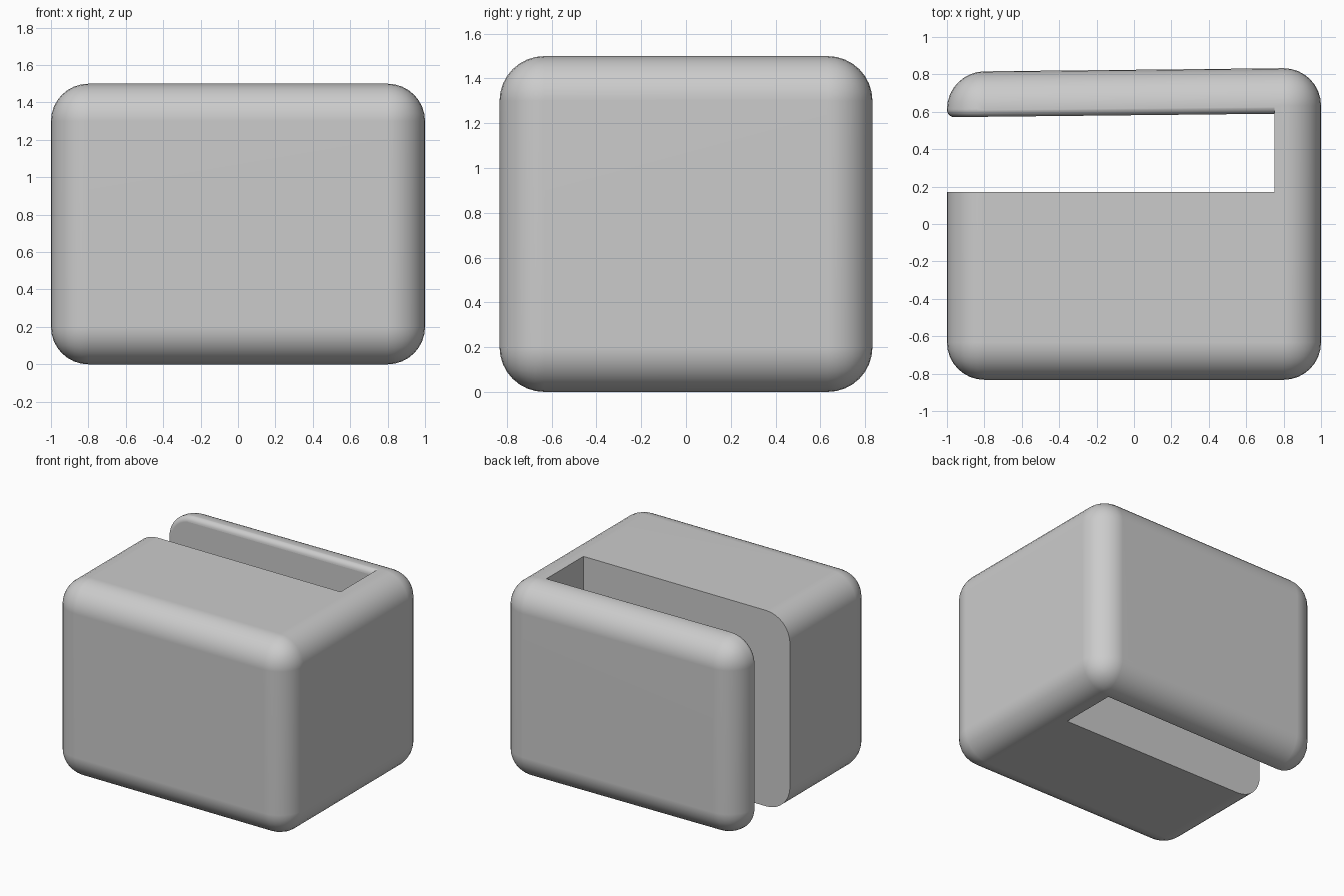
import bpy
import bmesh
import math

cube = bpy.data.objects.get("Cube")
if cube:
    bpy.data.objects.remove(cube, do_unlink=True)

HALF_X, HALF_Y, HEIGHT = 1.0, 0.833, 1.5
ROUND, SEGMENTS = 0.2, 8
SLOT_FRONT, SLOT_END, SLOT_BACK = 0.17, 0.75, 0.59
LIP = 0.04

grey = bpy.data.materials.new("plain_grey")
grey.use_nodes = True
grey.diffuse_color = (0.6, 0.6, 0.6, 1)
grey.node_tree.nodes["Principled BSDF"].inputs["Base Color"].default_value = (0.6, 0.6, 0.6, 1)


def lean(x):
    """Forward offset of the rear wall, which pinches in toward its free end."""
    return 0.0105 * (min(x, 0.8) - 0.8)


def add_object(name, bm):
    bmesh.ops.recalc_face_normals(bm, faces=bm.faces)
    mesh = bpy.data.meshes.new(name)
    bm.to_mesh(mesh)
    bm.free()
    mesh.materials.append(grey)
    obj = bpy.data.objects.new(name, mesh)
    bpy.context.collection.objects.link(obj)
    return obj


def box(x0, x1, y0, y1, z0, z1):
    bm = bmesh.new()
    bmesh.ops.create_cube(bm, size=1)
    for v in bm.verts:
        v.co = ((x0 + x1) / 2 + v.co.x * (x1 - x0),
                (y0 + y1) / 2 + v.co.y * (y1 - y0),
                (z0 + z1) / 2 + v.co.z * (z1 - z0))
    return bm


# Rounded block with a slightly leaning rear wall
bm = box(-HALF_X, HALF_X, -HALF_Y, HALF_Y, 0, HEIGHT)
bmesh.ops.bevel(bm, geom=bm.edges[:], offset=ROUND, offset_type='OFFSET',
                segments=SEGMENTS, profile=0.5, affect='EDGES')
for v in bm.verts:
    if v.co.y > 0.4:
        v.co.y += lean(v.co.x)
block = add_object("slotted_block", bm)

# Slot cutter, open at the top, bottom and one end
bm = box(-1.3, SLOT_END, SLOT_FRONT, SLOT_BACK, -0.3, HEIGHT + 0.3)
for v in bm.verts:
    if v.co.y > 0.4:
        v.co.y += lean(v.co.x)
slot_cutter = add_object("slot_cutter", bm)

# Lip cutter: a fillet section swept round the inner rim of the rear wall
section = [(-LIP + LIP * math.sin(a), LIP - LIP * math.cos(a))
           for a in (i * math.pi / 2 / 6 for i in range(7))]
section += [(0.1, LIP), (0.1, -0.1), (-LIP, -0.1)]
path = [(SLOT_END, HEIGHT, 0, 1)]
for cz, start in ((HEIGHT - ROUND, 90), (ROUND, 180)):
    for i in range(SEGMENTS + 1):
        a = math.radians(start + 90 * i / SEGMENTS)
        nx, nz = math.cos(a), math.sin(a)
        path.append((ROUND - HALF_X + ROUND * nx, cz + ROUND * nz, nx, nz))
path.append((SLOT_END, 0, 0, -1))

bm = bmesh.new()
rings = []
for x, z, nx, nz in path:
    rings.append([bm.verts.new((x + nx * (d + 0.0005),
                                SLOT_BACK + lean(x) + t,
                                z + nz * (d + 0.0005))) for d, t in section])
count = len(section)
for r0, r1 in zip(rings, rings[1:]):
    for i in range(count):
        j = (i + 1) % count
        bm.faces.new((r0[i], r0[j], r1[j], r1[i]))
bm.faces.new(rings[0])
bm.faces.new(rings[-1])
lip_cutter = add_object("lip_cutter", bm)

# Cut the slot, then round the lip
bpy.context.view_layer.objects.active = block
block.select_set(True)
for cutter in (slot_cutter, lip_cutter):
    cutter.hide_render = True
    mod = block.modifiers.new(cutter.name, 'BOOLEAN')
    mod.operation = 'DIFFERENCE'
    mod.solver = 'EXACT'
    mod.object = cutter
    bpy.ops.object.modifier_apply(modifier=mod.name)
    bpy.data.objects.remove(cutter, do_unlink=True)

# Smooth rounding with crisp slot edges and flat sides
bpy.ops.object.shade_smooth_by_angle(angle=math.radians(30))
weighted = block.modifiers.new("even_shading", 'WEIGHTED_NORMAL')
weighted.keep_sharp = True
